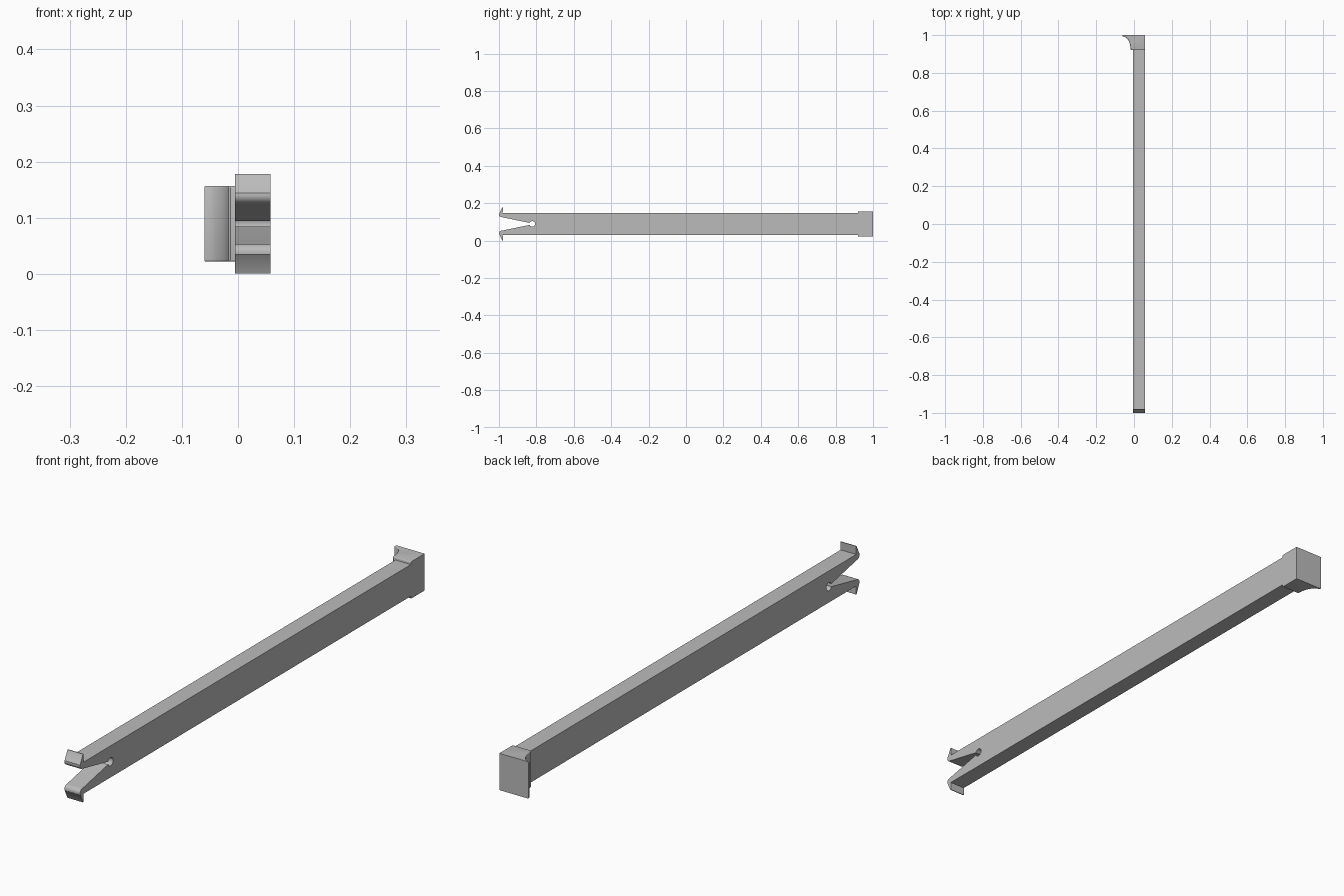
import bpy, bmesh, math
from mathutils import Vector

cube = bpy.data.objects.get("Cube")
if cube:
    bpy.data.objects.remove(cube, do_unlink=True)

grey = bpy.data.materials.new("plain_grey")
grey.use_nodes = True
grey.diffuse_color = (0.5, 0.5, 0.5, 1)
grey.node_tree.nodes["Principled BSDF"].inputs["Base Color"].default_value = (0.5, 0.5, 0.5, 1)

MID = 0.0895            # height of the symmetry plane
X0, X1 = -0.005, 0.058  # faces of the bar


def prism(name, start, offset, tweak=None):
    """Extrude a closed outline by an offset into a solid object."""
    bm = bmesh.new()
    face = bm.faces.new([bm.verts.new(p) for p in start])
    out = bmesh.ops.extrude_face_region(bm, geom=[face], use_keep_orig=True)
    moved = [v for v in out["geom"] if isinstance(v, bmesh.types.BMVert)]
    bmesh.ops.translate(bm, verts=moved, vec=offset)
    bmesh.ops.recalc_face_normals(bm, faces=bm.faces)
    if tweak:
        tweak(bm)
    mesh = bpy.data.meshes.new(name)
    bm.to_mesh(mesh)
    bm.free()
    mesh.materials.append(grey)
    obj = bpy.data.objects.new(name, mesh)
    bpy.context.collection.objects.link(obj)
    bpy.ops.object.select_all(action="DESELECT")
    obj.select_set(True)
    bpy.context.view_layer.objects.active = obj
    bpy.ops.object.shade_smooth_by_angle(angle=math.radians(35))
    return obj


# Bar with split, barbed prongs: upper half outline (y, height above middle)
half = [(0.94, 0.058), (-0.98, 0.058), (-0.979, 0.0885), (-0.982, 0.0885), (-0.998, 0.056)]
# Rounded nose of the prong
for i in range(7):
    a = math.radians(165 + i * 18)
    half.append((-0.985 + 0.015 * math.cos(a), 0.051 + 0.015 * math.sin(a)))
# Relief hole at the root of the slot
for i in range(9):
    a = math.radians(160 - i * 20)
    half.append((-0.822 + 0.015 * math.cos(a), 0.015 * math.sin(a)))
outline = half + [(y, -h) for y, h in reversed(half[:-1])]
prism("split_bar", [(X0, y, MID + h) for y, h in outline], Vector((X1 - X0, 0, 0)))

# Flared head: plan outline with a concave sweep on one side
plan = [(X1, 1), (-0.06, 1), (-0.06, 0.996)]
for i in range(10):
    a = math.radians(90 - i * 9)
    plan.append((-0.06 + 0.041 * math.cos(a), 0.93 + 0.063 * math.sin(a)))
plan += [(-0.017, 0.923), (-0.013, 0.92), (X1, 0.92)]


def soften(bm):
    # Ease the rim of the flare and chamfer the step onto the bar
    edges = [e for e in bm.edges
             if abs(e.verts[0].co.z - e.verts[1].co.z) < 1e-5
             and (all(v.co.x < -0.012 for v in e.verts)
                  or all(v.co.y < 0.921 for v in e.verts))
             and not all(v.co.y > 0.999 for v in e.verts)]
    bmesh.ops.bevel(bm, geom=edges, offset=0.004, segments=3, profile=0.5,
                    affect="EDGES", clamp_overlap=True)


prism("flared_head", [(x, y, 0.022) for x, y in plan], Vector((0, 0, 0.135)), soften)
